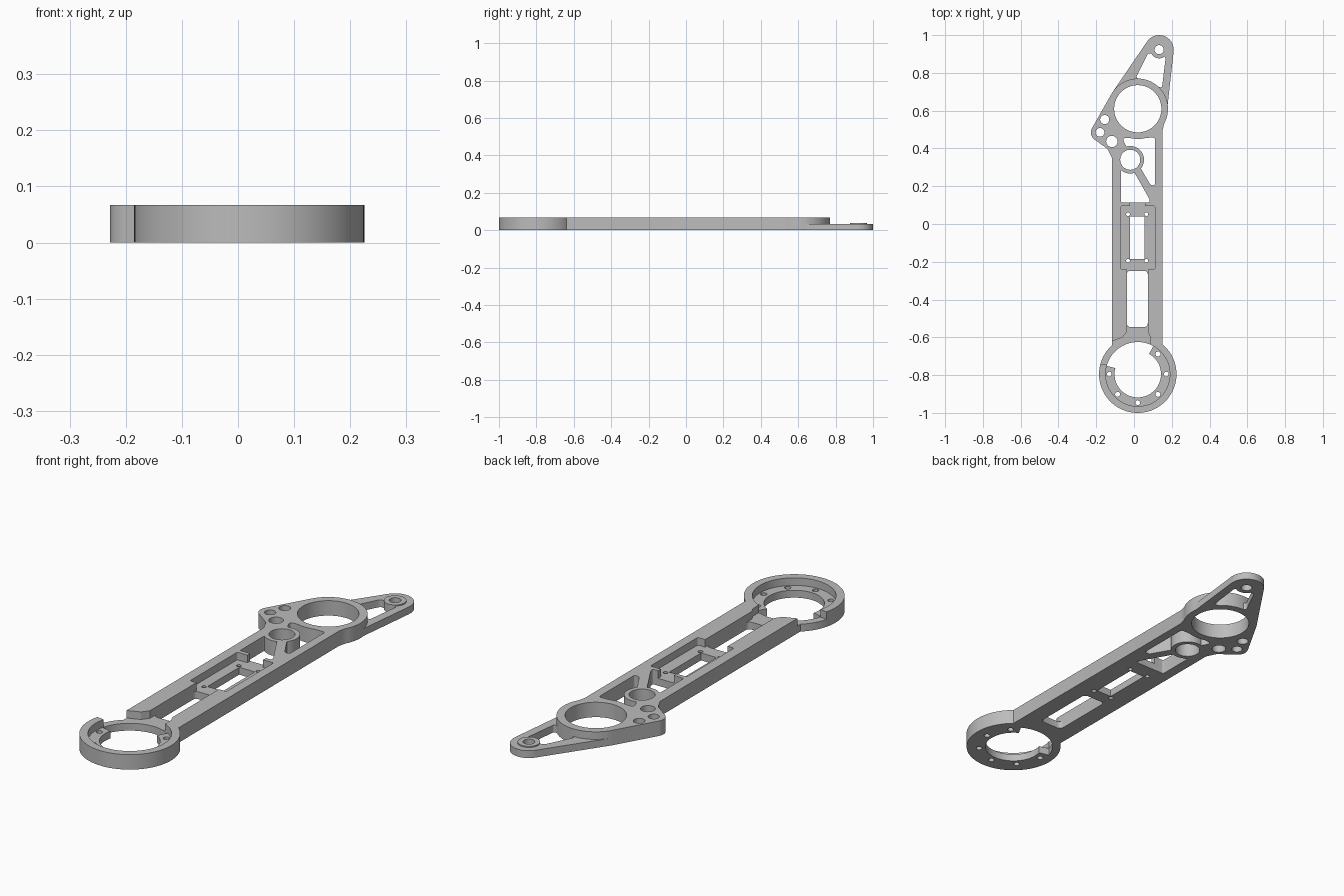
import bpy, bmesh
from math import cos, sin, radians, pi

cube = bpy.data.objects.get("Cube")
if cube:
    bpy.data.objects.remove(cube)

FULL, HALF, LOW, HIGH = 0.067, 0.033, -0.05, 0.12

grey = bpy.data.materials.new("light grey")
grey.use_nodes = True
grey.diffuse_color = (0.5, 0.5, 0.5, 1)
grey.node_tree.nodes["Principled BSDF"].inputs["Base Color"].default_value = (0.5, 0.5, 0.5, 1)


def prism(name, points, z0, z1, rounding=0):
    """Extrude a counter-clockwise outline, optionally rounding its corners."""
    bm = bmesh.new()
    face = bm.faces.new([bm.verts.new((x, y, z0)) for x, y in points])
    top = bmesh.ops.extrude_face_region(bm, geom=[face])["geom"]
    bmesh.ops.translate(bm, vec=(0, 0, z1 - z0),
                        verts=[v for v in top if isinstance(v, bmesh.types.BMVert)])
    bmesh.ops.recalc_face_normals(bm, faces=bm.faces)
    if rounding:
        upright = [e for e in bm.edges if abs(e.verts[0].co.z - e.verts[1].co.z) > 0.001]
        bmesh.ops.bevel(bm, geom=upright, offset=rounding, segments=4,
                        profile=0.5, affect='EDGES', clamp_overlap=True)
    mesh = bpy.data.meshes.new(name)
    bm.to_mesh(mesh)
    bm.free()
    mesh.materials.append(grey)
    obj = bpy.data.objects.new(name, mesh)
    bpy.context.collection.objects.link(obj)
    return obj


def arc(cx, cy, r, a0, a1, n):
    return [(cx + r * cos(radians(a0 + (a1 - a0) * i / n)),
             cy + r * sin(radians(a0 + (a1 - a0) * i / n))) for i in range(n + 1)]


def disc(name, centre, r, z0, z1, n=64):
    return prism(name, arc(*centre, r, 0, 360, n)[:-1], z0, z1)


def rect(x0, x1, y0, y1):
    return [(x0, y0), (x1, y0), (x1, y1), (x0, y1)]


def combine(target, tool, operation):
    tool.hide_render = True
    mod = target.modifiers.new(operation.lower(), 'BOOLEAN')
    mod.operation, mod.solver, mod.object = operation, 'EXACT', tool
    bpy.context.view_layer.objects.active = target
    bpy.ops.object.modifier_apply(modifier=mod.name)
    bpy.data.objects.remove(tool)


def add(tool):
    combine(arm, tool, 'UNION')


def cut(tool):
    combine(arm, tool, 'DIFFERENCE')


front, big, boss = (0.02, -0.795), (0.02, 0.61), (-0.02, 0.34)
tip, ear = (0.133, 0.923), (-0.18, 0.485)

# Long arm with the side ear
arm = prism("bracket_arm", [
    (-0.117, -0.75), (0.152, -0.75), (0.152, 0.5), (0.176, 0.6), (0.02, 0.68),
    (-0.115, 0.696), (-0.2205, 0.511), (-0.215, 0.452), (-0.14, 0.397),
    (-0.117, 0.35)], 0, FULL)
add(disc("ear_corner", ear, 0.048, 0, FULL, 48))
add(disc("front_ring", front, 0.205, 0, FULL, 96))

# Thin tail with rounded tip
add(prism("tail", [(-0.115, 0.696), (0.02, 0.61), (0.178, 0.63),
                   (0.21, 0.915), (0.133, 0.923), (0.068, 0.964)], 0, HALF))
add(disc("tail_tip", tip, 0.077, 0, HALF))
cut(prism("tail_window", [(0.01, 0.775), (0.06, 0.75), (0.148, 0.72),
                          (0.168, 0.885), (0.075, 0.905)], LOW, HIGH, 0.012))
add(disc("tip_boss", tip, 0.046, 0, HALF + 0.005, 48))

# Truss windows, leaving a diagonal strut between them
cut(prism("left_window", [(-0.07, 0.115), (0.083, 0.115), (0.083, 0.13),
                          (-0.005, 0.285), (-0.07, 0.285)], LOW, HIGH, 0.006))
cut(prism("right_window", [(0.088, 0.205), (0.112, 0.205), (0.112, 0.457),
                           (-0.055, 0.455), (-0.055, 0.435), (0.0, 0.35),
                           (0.03, 0.305)], LOW, HIGH, 0.01))
add(disc("strut_boss", boss, 0.073, 0, FULL))
add(disc("big_ring", big, 0.16, 0, FULL, 96))

# Recessed pocket with corner tabs, and the open shelf toward the front
cut(prism("pocket", rect(-0.07, 0.11, -0.24, 0.095), HALF, HIGH, 0.006))
cut(prism("pocket_gate", rect(-0.02, 0.058, 0.05, 0.15), HALF, HIGH))
cut(prism("shelf", rect(-0.038, 0.073, -0.6, -0.2), HALF, HIGH))
cut(prism("pocket_window", rect(-0.022, 0.055, -0.185, 0.04), LOW, HIGH))
cut(prism("slot", rect(-0.038, 0.073, -0.545, -0.248), LOW, HIGH, 0.018))
for x in (-0.032, 0.065):
    for y in (-0.195, 0.052):
        cut(disc("pocket_screw_hole", (x, y), 0.01, LOW, HIGH, 20))

# Front ring: stepped bore, lowered cable exit and flange gap
cut(disc("counterbore", front, 0.17, HALF, HIGH, 96))
cut(disc("front_bore", front, 0.123, LOW, HIGH, 96))
cut(prism("cable_exit", [
    (0.02, -0.795), (0.085, -0.66), (0.085, -0.595), (0.073, -0.57),
    (-0.038, -0.57), (-0.06, -0.6), (-0.117, -0.622), (-0.25, -0.63),
    (-0.25, -0.735), (-0.15, -0.745)], HALF, HIGH))
cut(prism("flange_gap", [front] + arc(*front, 0.17, 61, 165, 32), LOW, HIGH))
for i in range(6):
    a = pi + i * pi / 4
    cut(disc("flange_hole", (front[0] + 0.151 * cos(a), front[1] + 0.151 * sin(a)),
             0.013, LOW, HIGH, 24))

# Through holes
for centre, r in ((big, 0.125), (boss, 0.053), (tip, 0.024), (ear, 0.023),
                  ((-0.155, 0.553), 0.024), ((-0.117, 0.437), 0.03)):
    cut(disc("hole", centre, r, LOW, HIGH, 64))

# Smooth the round walls, keep edges sharp
bpy.ops.object.select_all(action='DESELECT')
arm.select_set(True)
bpy.context.view_layer.objects.active = arm
bpy.ops.object.shade_smooth_by_angle(angle=radians(30))
